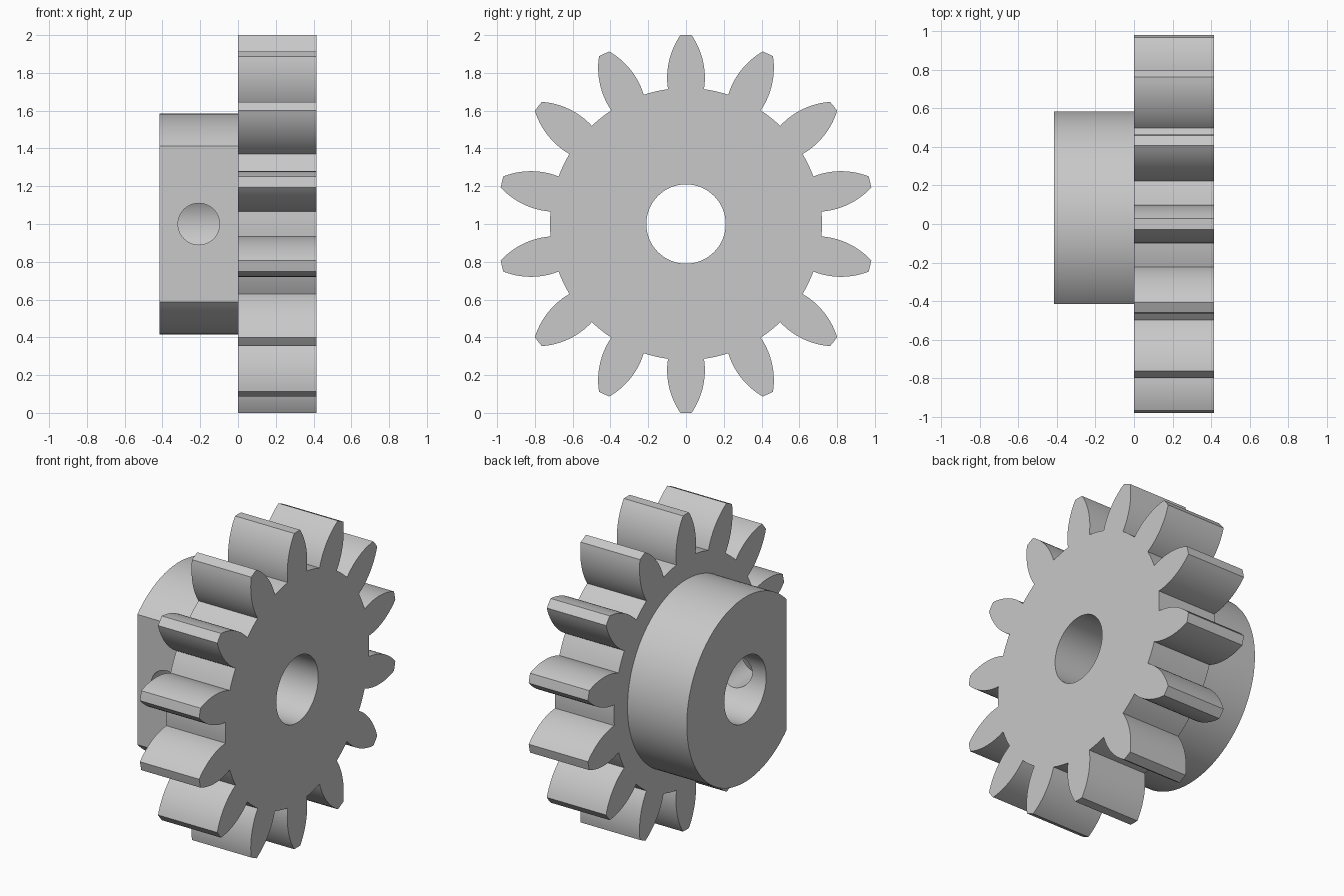
import bpy, bmesh
from math import sin, cos, pi, atan2, sqrt, asin, radians
from mathutils import Matrix

if "Cube" in bpy.data.objects:
    bpy.data.objects.remove(bpy.data.objects["Cube"], do_unlink=True)

TEETH = 14
HALF = 0.415          # half of the total axial length
TIP_R, ROOT_R = 1.0, 0.72
HUB_R, FLAT_Y = 0.585, -0.415
BORE_R, SCREW_R = 0.21, 0.11

steel = bpy.data.materials.new("light_grey_metal")
steel.use_nodes = True
grey = (0.58, 0.58, 0.58, 1)
steel.diffuse_color = grey
steel.node_tree.nodes["Principled BSDF"].inputs["Base Color"].default_value = grey


def prism(name, outline, x0, x1):
    """Extrude a closed (y, z) outline along x."""
    bm = bmesh.new()
    face = bm.faces.new([bm.verts.new((x0, y, z)) for y, z in outline])
    grown = bmesh.ops.extrude_face_region(bm, geom=[face], use_keep_orig=True)
    top = [v for v in grown["geom"] if isinstance(v, bmesh.types.BMVert)]
    bmesh.ops.translate(bm, verts=top, vec=(x1 - x0, 0, 0))
    bmesh.ops.recalc_face_normals(bm, faces=bm.faces)
    mesh = bpy.data.meshes.new(name)
    bm.to_mesh(mesh)
    bm.free()
    ob = bpy.data.objects.new(name, mesh)
    ob.data.materials.append(steel)
    bpy.context.collection.objects.link(ob)
    return ob


def arc(r, a0, a1, n):
    return [(r * cos(a0 + (a1 - a0) * i / n), r * sin(a0 + (a1 - a0) * i / n))
            for i in range(n + 1)]


def combine(ob, tool, operation):
    """Apply a boolean and discard the tool."""
    tool.hide_render = True
    mod = ob.modifiers.new(operation.lower(), "BOOLEAN")
    mod.operation, mod.object, mod.solver = operation, tool, "EXACT"
    bpy.context.view_layer.objects.active = ob
    bpy.ops.object.modifier_apply(modifier=mod.name)
    bpy.data.objects.remove(tool, do_unlink=True)


# Tooth flank: circular bulge, widest just above the root, as (radius, angle)
def flank_point(r):
    width = 0.1 - (0.38 - sqrt(0.38 ** 2 - (r - 0.78) ** 2))
    return r, asin(width / r)


flank = [flank_point(ROOT_R + (TIP_R - ROOT_R) * i / 14) for i in range(15)]

# Toothed wheel outline
outline = []
for t in range(TEETH):
    mid = pi / 2 + t * 2 * pi / TEETH
    outline += [(r * cos(mid - a), r * sin(mid - a)) for r, a in flank]
    outline.append((TIP_R * cos(mid), TIP_R * sin(mid)))
    outline += [(r * cos(mid + a), r * sin(mid + a)) for r, a in reversed(flank)]
    root = flank[0][1]
    outline += arc(ROOT_R, mid + root, mid + 2 * pi / TEETH - root, 4)[1:-1]
gear = prism("gear_with_hub", outline, 0, HALF)

# Hub with one flat side
half = atan2(sqrt(HUB_R ** 2 - FLAT_Y ** 2), -FLAT_Y)
hub = prism("hub", arc(HUB_R, half - pi, pi - half, 96), -HALF, HALF / 2)
combine(gear, hub, "UNION")

# Shaft bore
combine(gear, prism("bore_cutter", arc(BORE_R, 0, 2 * pi, 72)[:-1], -1, 1), "DIFFERENCE")

# Set screw hole from the flat into the bore
screw = prism("screw_cutter", arc(SCREW_R, 0, 2 * pi, 48)[:-1], -0.7, 0)
screw.data.transform(Matrix.Translation((-HALF / 2, 0, 0)) @ Matrix.Rotation(radians(90), 4, "Z"))
combine(gear, screw, "DIFFERENCE")

# Stand on the ground and shade
gear.data.transform(Matrix.Translation((0, 0, TIP_R)))
bpy.ops.object.select_all(action="DESELECT")
gear.select_set(True)
bpy.context.view_layer.objects.active = gear
bpy.ops.object.shade_smooth_by_angle(angle=radians(25))
